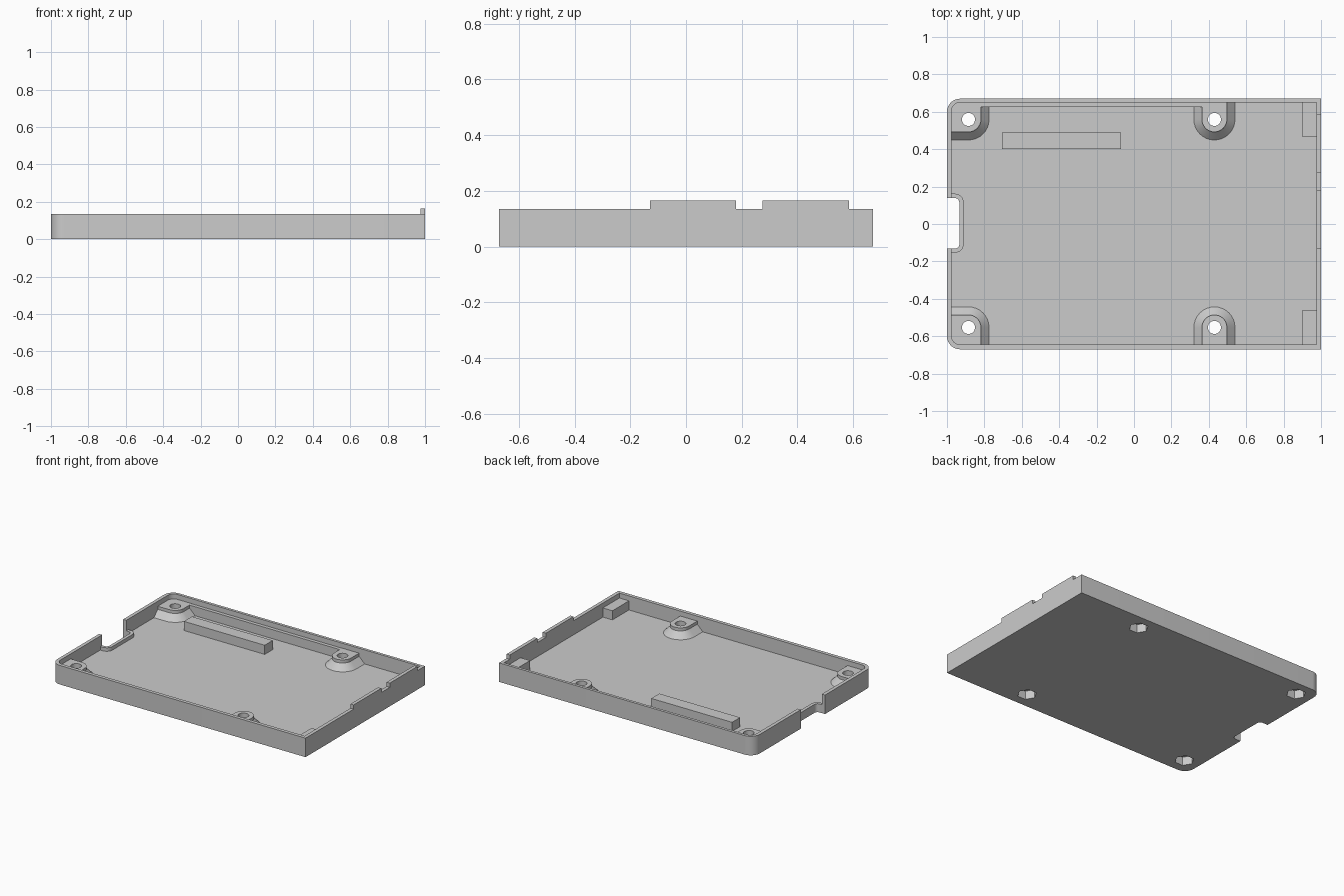
import bpy, bmesh, math

if "Cube" in bpy.data.objects:
    bpy.data.objects.remove(bpy.data.objects["Cube"])

def rrect(x0, x1, y0, y1, radii=(0, 0, 0, 0), n=8):
    """Counter-clockwise rectangle, radii for corners SW, SE, NE, NW."""
    pts = []
    corners = [(x0, y0, 1, 1), (x1, y0, -1, 1), (x1, y1, -1, -1), (x0, y1, 1, -1)]
    for i, ((x, y, sx, sy), r) in enumerate(zip(corners, radii)):
        if r == 0:
            pts.append((x, y))
            continue
        for k in range(n + 1):
            a = math.pi + (i + k / n) * math.pi / 2
            pts.append((x + sx * r + r * math.cos(a), y + sy * r + r * math.sin(a)))
    return pts

def ngon(cx, cy, r, n):
    return [(cx + r * math.cos(2 * math.pi * k / n), cy + r * math.sin(2 * math.pi * k / n))
            for k in range(n)]

def loft(name, layers):
    """Solid through matching outlines, each given as (outline, z)."""
    bm = bmesh.new()
    rings = [[bm.verts.new((x, y, z)) for x, y in pts] for pts, z in layers]
    n = len(rings[0])
    bm.faces.new(rings[0][::-1])
    bm.faces.new(rings[-1])
    for a, b in zip(rings, rings[1:]):
        for i in range(n):
            j = (i + 1) % n
            bm.faces.new((a[i], a[j], b[j], b[i]))
    bmesh.ops.remove_doubles(bm, verts=bm.verts, dist=1e-5)
    bmesh.ops.recalc_face_normals(bm, faces=bm.faces)
    me = bpy.data.meshes.new(name)
    bm.to_mesh(me)
    bm.free()
    ob = bpy.data.objects.new(name, me)
    bpy.context.collection.objects.link(ob)
    return ob

def prism(name, pts, z0, z1):
    return loft(name, [(pts, z0), (pts, z1)])

def combine(part, op):
    part.hide_render = True
    m = tray.modifiers.new(part.name, 'BOOLEAN')
    m.operation, m.solver, m.object = op, 'EXACT', part
    bpy.context.view_layer.objects.active = tray
    bpy.ops.object.modifier_apply(modifier=m.name)
    bpy.data.objects.remove(part)

def add(part):
    combine(part, 'UNION')

def cut(part):
    combine(part, 'DIFFERENCE')

FLOOR, RIM, TOP = 0.035, 0.135, 0.10

# Tray: outer body rounded at the left, hollowed
tray = prism("case_tray", rrect(-1, 1, -0.67, 0.67, (0.07, 0, 0, 0.07)), 0, RIM)
cut(prism("cavity", rrect(-0.975, 0.975, -0.645, 0.65, (0.045, 0, 0, 0.045)), FLOOR, 0.3))

# Raised tabs on the right wall
for y0, y1 in ((-0.13, 0.18), (0.275, 0.585)):
    add(prism("wall_tab", rrect(0.975, 1, y0, y1), 0.11, 0.165))

# Corner support blocks, rib on the floor, ledge along the back wall
for y0, y1 in ((0.465, 0.66), (-0.66, -0.46)):
    add(prism("corner_block", rrect(0.9, 0.985, y0, y1), 0.02, TOP))
add(prism("floor_rib", rrect(-0.705, -0.07, 0.4, 0.49), 0.02, TOP))
add(prism("back_ledge", rrect(-0.84, 0.38, 0.625, 0.66), 0.02, TOP - 0.001))

# Screw bosses: flared foot, straight collar, merged into the walls
def boss_outline(cx, cy, s, r, corner):
    x0 = -0.985 if corner else cx - r
    y0, y1 = sorted((cy - s * r, s * 0.66))
    a, w = (0, 0.05) if corner else (r, 0)
    radii = (a, r, 0, w) if s > 0 else (w, 0, r, a)
    return rrect(x0, cx + r, y0, y1, radii)

centres = []
for s in (1, -1):
    for cx, corner in ((-0.885, True), (0.43, False)):
        cy = 0.003 + s * 0.556
        centres.append((cx, cy))
        add(loft("screw_boss", [(boss_outline(cx, cy, s, r, corner), z) for r, z in
                                ((0.115, 0.03), (0.067, 0.078), (0.067, TOP))]))

# Low rim around the port notch, then the notch itself
add(prism("port_rim", rrect(-0.985, -0.911, -0.153, 0.162, (0, 0.045, 0.045, 0)), 0.02, 0.06))
cut(prism("port_notch", rrect(-1.1, -0.934, -0.132, 0.139, (0, 0.024, 0.024, 0)), -0.1, 0.3))

# Screw holes with hexagonal nut pockets underneath
for cx, cy in centres:
    cut(prism("screw_hole", ngon(cx, cy, 0.035, 32), -0.1, 0.3))
    cut(prism("nut_pocket", ngon(cx, cy, 0.063, 6), -0.1, 0.06))

bpy.ops.object.select_all(action='DESELECT')
tray.select_set(True)
bpy.context.view_layer.objects.active = tray
bpy.ops.object.shade_smooth_by_angle(angle=math.radians(30))
